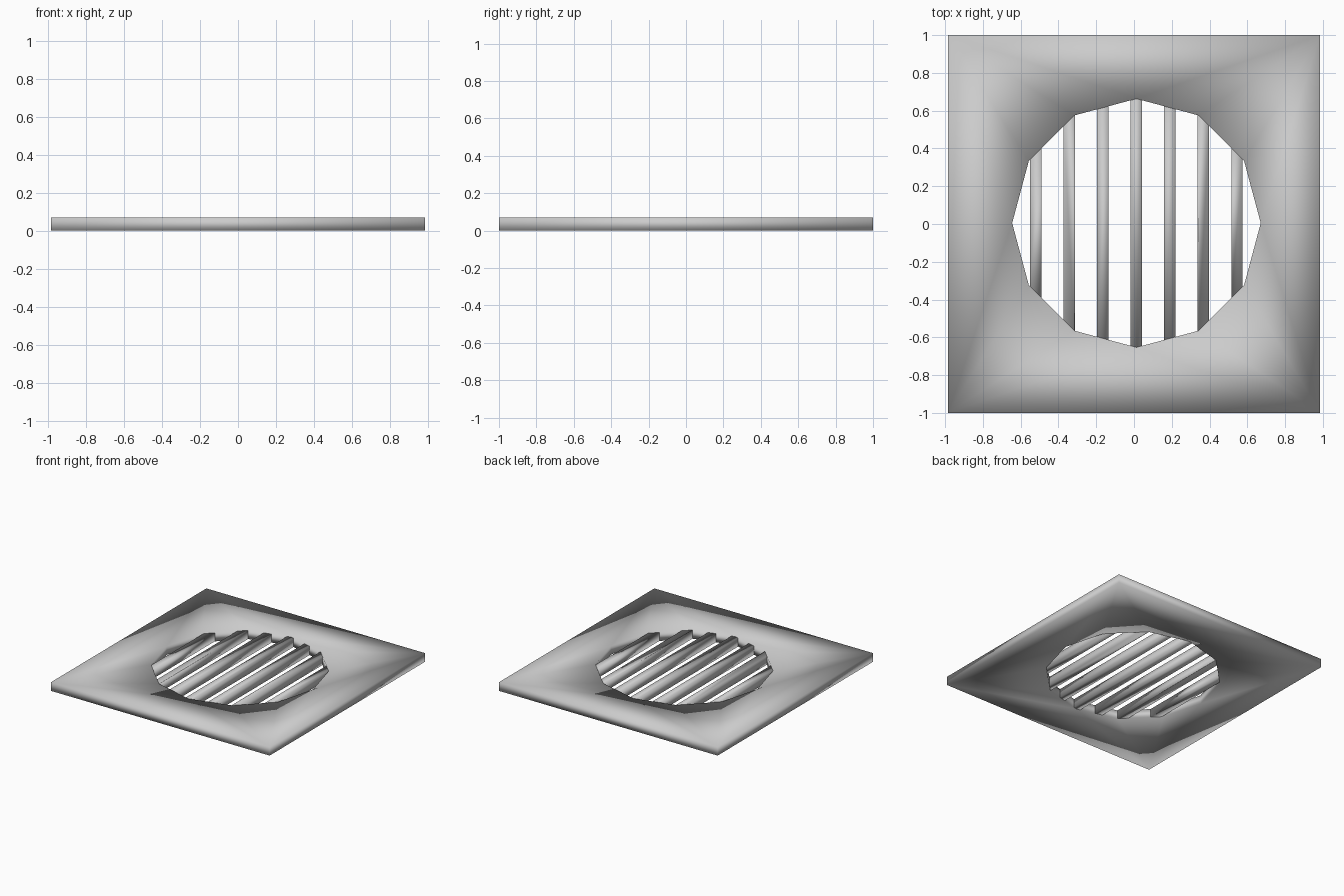
import bpy, math

if "Cube" in bpy.data.objects:
    bpy.data.objects.remove(bpy.data.objects["Cube"])

HX, HY, T = 0.985, 1.0, 0.07        # plate half sizes and thickness
CX, CY, R, N = 0.013, 0.005, 0.658  , 12   # twelve-sided opening


def make_object(name, verts, faces):
    mesh = bpy.data.meshes.new(name)
    mesh.from_pydata(verts, [], faces)
    mesh.update()
    mesh.shade_smooth()
    obj = bpy.data.objects.new(name, mesh)
    bpy.context.collection.objects.link(obj)
    return obj


# opening outline
ring = [(CX + R * math.cos(2 * math.pi * i / N),
         CY + R * math.sin(2 * math.pi * i / N)) for i in range(N)]

# square plate with the opening: corners 0-3, ring 4-15, then the lower copy
corners = [(HX, HY), (-HX, HY), (-HX, -HY), (HX, -HY)]
flat = corners + ring
M = len(flat)
verts = [(x, y, T) for x, y in flat] + [(x, y, 0) for x, y in flat]
top = []
for c in range(4):
    for k in range(3):
        i = 3 * c + k
        top.append((c, 4 + (i + 1) % N, 4 + i))
    top.append((c, 4 + (3 * c + 3) % N, (c + 1) % 4)[::-1])
faces = top + [tuple(v + M for v in reversed(f)) for f in top]
for c in range(4):
    d = (c + 1) % 4
    faces.append((c, c + M, d + M, d))
for i in range(N):
    a, b = 4 + i, 4 + (i + 1) % N
    faces.append((a, b, b + M, a + M))
make_object("drain_plate", verts, faces)


def half_chord(x):
    """Half length of the opening at x."""
    for i in range(N // 2):
        (x0, y0), (x1, y1) = ring[i], ring[i + 1]
        if x1 <= x <= x0:
            return y0 + (y1 - y0) * (x - x0) / (x1 - x0) - CY
    return 0


# grate bars, ends trimmed to the opening
for n in range(7):
    mid = -0.52 + 0.1775 * n
    lo, hi = mid - 0.03, mid + 0.03
    xs = [lo] + sorted(x for x, y in ring[:N // 2 + 1] if lo < x < hi) + [hi]
    outline = [(x, CY - half_chord(x)) for x in xs]
    outline += [(x, CY + half_chord(x)) for x in reversed(xs)]
    k = len(outline)
    verts = [(x, y, T) for x, y in outline] + [(x, y, 0) for x, y in outline]
    faces = [tuple(range(k)), tuple(range(2 * k - 1, k - 1, -1))]
    faces += [(i, i + k, (i + 1) % k + k, (i + 1) % k) for i in range(k)]
    make_object(f"grate_bar_{n + 1}", verts, faces)
